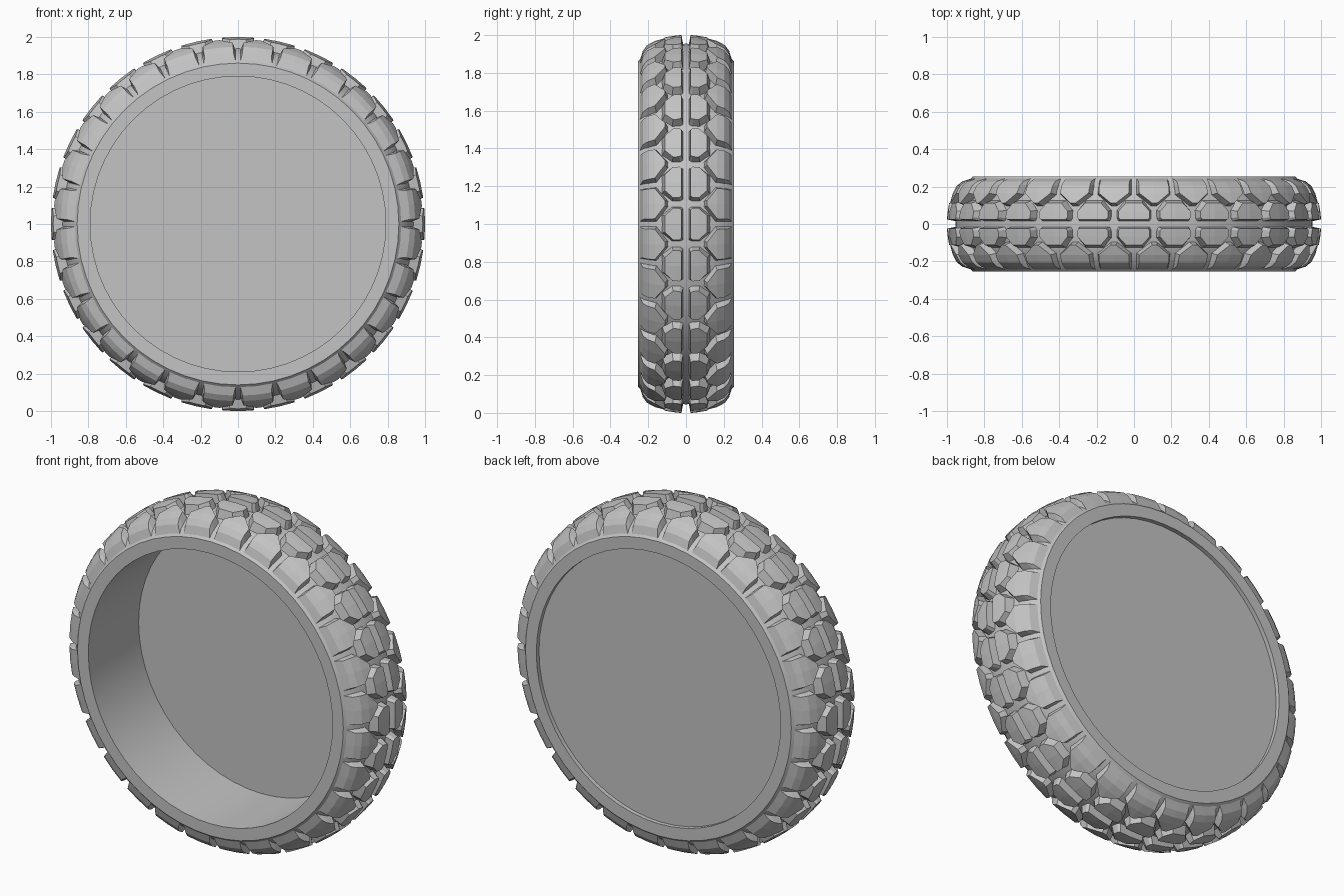
import bpy, bmesh, math
from mathutils import Matrix, Vector

if "Cube" in bpy.data.objects:
    bpy.data.objects.remove(bpy.data.objects["Cube"], do_unlink=True)

COUNT = 28
PITCH = math.tau / COUNT

rubber = bpy.data.materials.new("grey rubber")
rubber.use_nodes = True
grey = (0.55, 0.55, 0.55, 1)
rubber.diffuse_color = grey
rubber.node_tree.nodes["Principled BSDF"].inputs["Base Color"].default_value = grey


def point(angle, y, r):
    return Vector((r * math.cos(angle), y, 1 + r * math.sin(angle)))


def lookup(table, y):
    """Radius at width y, interpolated along a profile."""
    for (y0, r0), (y1, r1) in zip(table, table[1:]):
        if y <= y1:
            return r0 + (r1 - r0) * (y - y0) / (y1 - y0)
    return table[-1][1]


def finish(name, bm, smooth=False):
    bmesh.ops.recalc_face_normals(bm, faces=bm.faces)
    mesh = bpy.data.meshes.new(name)
    bm.to_mesh(mesh)
    bm.free()
    mesh.materials.append(rubber)
    obj = bpy.data.objects.new(name, mesh)
    bpy.context.collection.objects.link(obj)
    if smooth:
        bpy.ops.object.select_all(action="DESELECT")
        obj.select_set(True)
        bpy.context.view_layer.objects.active = obj
        bpy.ops.object.shade_smooth_by_angle(angle=math.radians(20))
    return obj


# Half profiles as (width, radius): groove floor and tread surface
floor = [(0, 0.955), (0.1, 0.945), (0.17, 0.925), (0.22, 0.895), (0.25, 0.865)]
crown = [(0, 1.0), (0.03, 1.0), (0.1, 0.992), (0.16, 0.972), (0.21, 0.945), (0.24, 0.9)]

# Tyre body: closed section turned around the axle
half = floor[1:] + [(0.255, 0.86), (0.255, 0.79)]
section = [(-y, r) for y, r in reversed(half)] + [floor[0]] + half
bm = bmesh.new()
steps = COUNT * 2
rings = [[bm.verts.new(point(i * math.tau / steps, y, r)) for y, r in section]
         for i in range(steps)]
for i, ring in enumerate(rings):
    nxt = rings[(i + 1) % steps]
    for j in range(len(section)):
        k = (j + 1) % len(section)
        bm.faces.new((ring[j], ring[k], nxt[k], nxt[j]))
finish("tyre_body", bm, smooth=True)

# Closing disc, nearly flush with the back
bm = bmesh.new()
place = Matrix.Translation((0, 0.22, 1)) @ Matrix.Rotation(math.pi / 2, 4, "X")
bmesh.ops.create_cone(bm, cap_ends=True, segments=steps, radius1=0.791,
                      radius2=0.791, depth=0.02, matrix=place)
finish("back_disc", bm, smooth=True)


def add_block(bm, angle, side, top, base):
    """Tapered tread block; rows are (width, half angle) from centre outwards."""
    def grid(rows, table, sink):
        return [[bm.verts.new(point(angle + c * a, side * y, lookup(table, y) - sink))
                 for c in (-1, 0, 1)] for y, a in rows]

    def rim(g):
        return (g[0] + [row[2] for row in g[1:-1]] + g[-1][::-1]
                + [row[0] for row in reversed(g[1:-1])])

    upper, lower = grid(top, crown, 0), grid(base, floor, 0.008)
    for a, b in zip(upper, upper[1:]):
        for c in (0, 1):
            bm.faces.new((a[c], a[c + 1], b[c + 1], b[c]))
    u, l = rim(upper), rim(lower)
    for i in range(len(u)):
        k = (i + 1) % len(u)
        bm.faces.new((u[i], u[k], l[k], l[i]))


def tread(name, offset, top, base):
    bm = bmesh.new()
    for i in range(COUNT):
        for side in (-1, 1):
            add_block(bm, (i + offset) * PITCH, side, top, base)
    finish(name, bm)


# Chamfered blocks beside the centre groove
tread("centre_blocks", 0,
      top=[(0.024, 0.074), (0.036, 0.084), (0.068, 0.084), (0.112, 0.044)],
      base=[(0.014, 0.088), (0.03, 0.098), (0.074, 0.098), (0.128, 0.052)])

# Pointed blocks on the shoulders, set between the centre blocks
tread("shoulder_blocks", 0.5,
      top=[(0.112, 0.014), (0.165, 0.083), (0.205, 0.085), (0.228, 0.085)],
      base=[(0.094, 0.018), (0.155, 0.1), (0.21, 0.1), (0.246, 0.1)])
